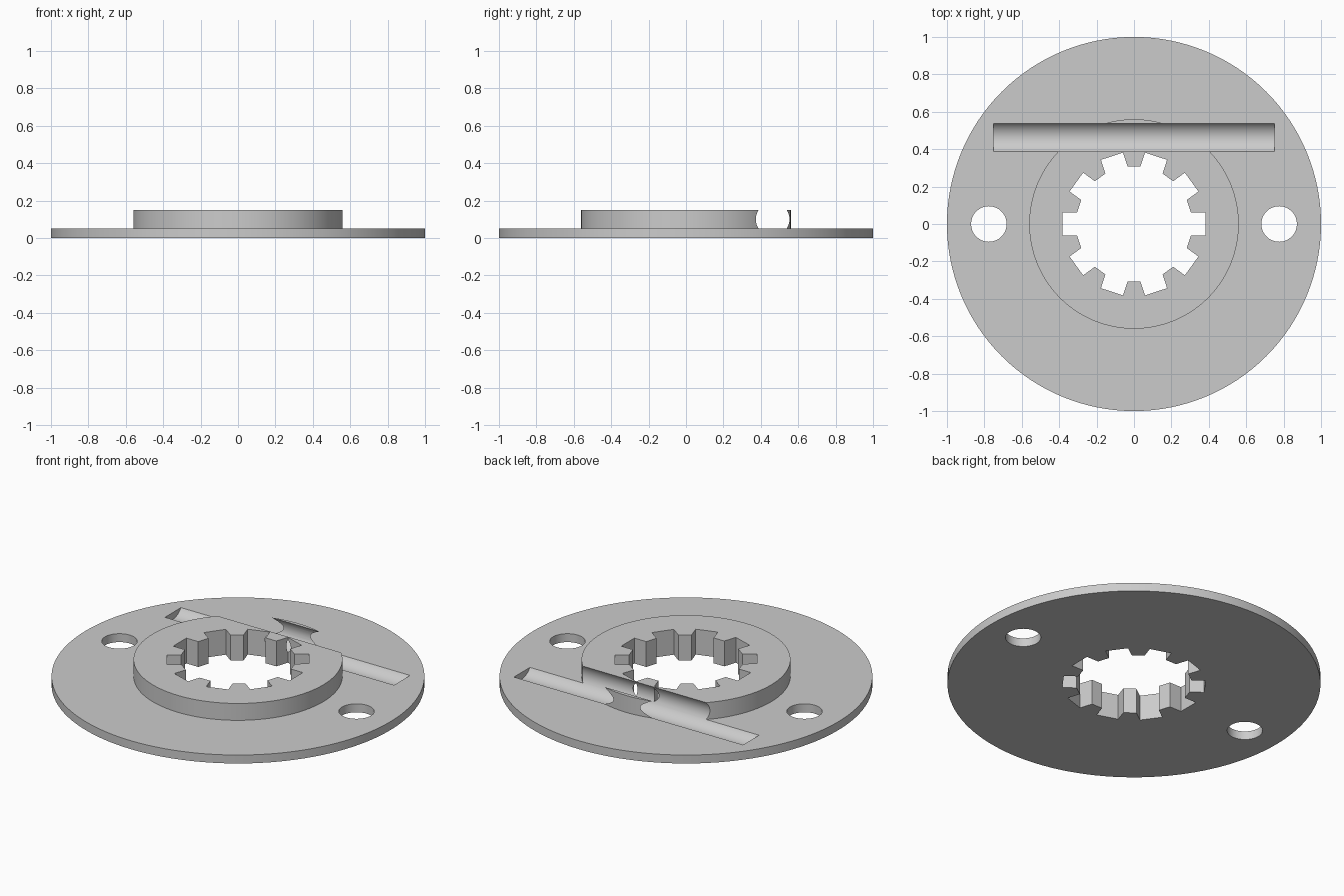
import bpy, bmesh, math
from mathutils import Matrix, Vector

cube = bpy.data.objects.get("Cube")
if cube:
    bpy.data.objects.remove(cube, do_unlink=True)

steel = bpy.data.materials.new("grey steel")
steel.use_nodes = True
steel.diffuse_color = (0.6, 0.6, 0.6, 1)
steel.node_tree.nodes["Principled BSDF"].inputs["Base Color"].default_value = (0.6, 0.6, 0.6, 1)


def finish(bm, name):
    bmesh.ops.recalc_face_normals(bm, faces=bm.faces)
    mesh = bpy.data.meshes.new(name)
    bm.to_mesh(mesh)
    bm.free()
    mesh.materials.append(steel)
    obj = bpy.data.objects.new(name, mesh)
    bpy.context.collection.objects.link(obj)
    return obj


def prism(name, outline, low, high):
    bm = bmesh.new()
    base = bm.faces.new([bm.verts.new((x, y, low)) for x, y in outline])
    top = bmesh.ops.extrude_face_region(bm, geom=[base])["geom"]
    bmesh.ops.translate(bm, vec=(0, 0, high - low),
                        verts=[v for v in top if isinstance(v, bmesh.types.BMVert)])
    return finish(bm, name)


def cylinder(name, radius, length, matrix, segments=64):
    bm = bmesh.new()
    bmesh.ops.create_cone(bm, cap_ends=True, segments=segments, radius1=radius,
                          radius2=radius, depth=length, matrix=matrix)
    return finish(bm, name)


# Flange plate with raised hub, turned from one stepped profile
bm = bmesh.new()
rings = []
steps = 128
for radius, z in [(1, 0), (1, 0.05), (0.56, 0.05), (0.56, 0.15)]:
    rings.append([bm.verts.new((radius * math.cos(math.tau * i / steps),
                                radius * math.sin(math.tau * i / steps), z))
                  for i in range(steps)])
for a, b in zip(rings, rings[1:]):
    for i in range(steps):
        j = (i + 1) % steps
        bm.faces.new((a[i], a[j], b[j], b[i]))
bm.faces.new(rings[0])
bm.faces.new(rings[-1])
flange = finish(bm, "splined_flange")

# Splined bore: ten parallel-sided slots
bore, depth, half = 0.31, 0.381, 0.062
inner = math.sqrt(bore ** 2 - half ** 2)
outline = []
for k in range(10):
    turn = Matrix.Rotation(math.tau * k / 10, 2)
    for x, y in [(inner, -half), (depth, -half), (depth, half), (inner, half)]:
        outline.append(turn @ Vector((x, y)))
cutters = [prism("spline_cutter", outline, -0.1, 0.3)]

# Two bolt holes
for side in (-1, 1):
    cutters.append(cylinder("bolt_hole_cutter", 0.095, 0.4,
                            Matrix.Translation((side * 0.776, 0, 0))))

# Round cross groove behind the bore
cutters.append(cylinder("groove_cutter", 0.09, 1.5,
                        Matrix.Translation((0, 0.463, 0.1)) @ Matrix.Rotation(math.pi / 2, 4, "Y")))

# Cut everything and discard the cutters
bpy.context.view_layer.objects.active = flange
for cutter in cutters:
    cut = flange.modifiers.new("cut", "BOOLEAN")
    cut.operation = "DIFFERENCE"
    cut.solver = "EXACT"
    cut.object = cutter
    bpy.ops.object.modifier_apply(modifier=cut.name)
    bpy.data.objects.remove(cutter, do_unlink=True)

bpy.ops.object.select_all(action="DESELECT")
flange.select_set(True)
bpy.ops.object.shade_smooth_by_angle(angle=math.radians(30))
